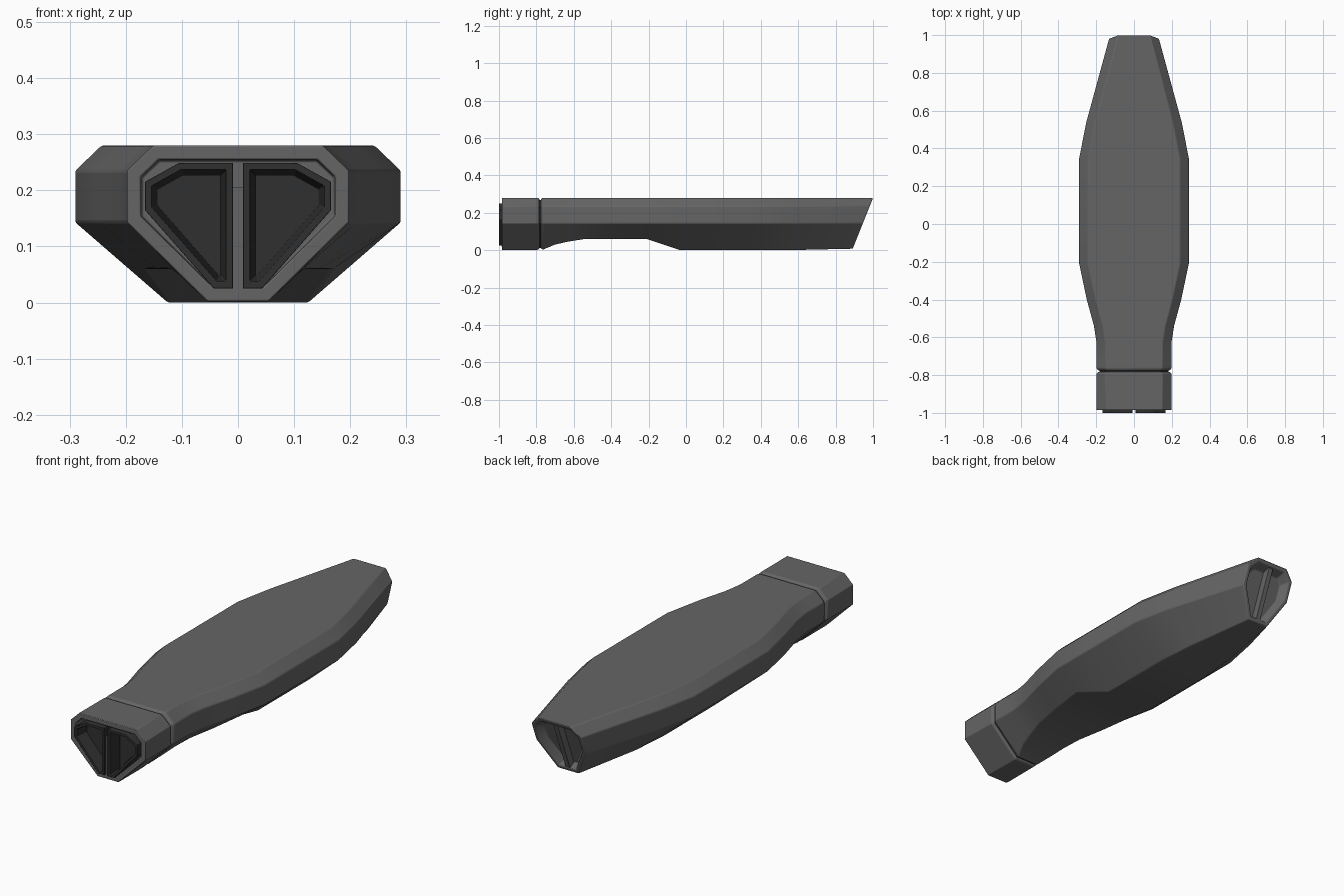
import bpy, bmesh
from mathutils import Vector

if "Cube" in bpy.data.objects:
    bpy.data.objects.remove(bpy.data.objects["Cube"])


def section(y, w, b, zb, inset=0.0, slant=0.0):
    """Eight-sided ring: half width w, bottom half width b, bottom height zb."""
    half = [(b, zb), (w, 0.143), (w, 0.235), (w - 0.047, 0.28)]
    pts = half + [(-x, z) for x, z in reversed(half)]
    k = 1 - inset / 0.14
    return [Vector((x * k, y + slant * z / 0.28, 0.14 + (z - 0.14) * k)) for x, z in pts]


def finish(name, bm, shade, bevel=0.004):
    bmesh.ops.recalc_face_normals(bm, faces=bm.faces[:])
    me = bpy.data.meshes.new(name)
    bm.to_mesh(me)
    bm.free()
    ob = bpy.data.objects.new(name, me)
    bpy.context.collection.objects.link(ob)
    me.materials.append(shade)
    if bevel:
        m = ob.modifiers.new("bevel", 'BEVEL')
        m.width, m.segments = bevel, 2
        m.limit_method, m.angle_limit = 'ANGLE', 0.5
    bpy.ops.object.select_all(action='DESELECT')
    ob.select_set(True)
    bpy.context.view_layer.objects.active = ob
    bpy.ops.object.shade_smooth_by_angle(angle=0.52)
    return ob


def loft(rings):
    """Skin the rings; returns bmesh and its two end faces."""
    bm = bmesh.new()
    vs = [[bm.verts.new(p) for p in r] for r in rings]
    n = len(vs[0])
    for a, c in zip(vs, vs[1:]):
        for i in range(n):
            j = (i + 1) % n
            bm.faces.new((a[i], a[j], c[j], c[i]))
    start, end = bm.faces.new(vs[0][::-1]), bm.faces.new(vs[-1])
    bmesh.ops.recalc_face_normals(bm, faces=bm.faces[:])
    return bm, start, end


def pocket(bm, face, rim, slope, dy):
    """Leave a rim, then sink a floor with sloping walls along y."""
    for t in (rim, slope):
        bmesh.ops.inset_region(bm, faces=[face], thickness=t, use_even_offset=True)
    bmesh.ops.translate(bm, verts=face.verts[:], vec=(0, dy, 0))


def material(name, v):
    m = bpy.data.materials.new(name)
    m.diffuse_color = (v, v, v, 1)
    m.use_nodes = True
    m.node_tree.nodes["Principled BSDF"].inputs["Base Color"].default_value = m.diffuse_color
    return m


grey = material("grey", 0.13)
dark = material("dark", 0.03)

# Handle shell: y, half width, bottom half width, bottom height
stations = [(-0.765, 0.198, 0.055, 0.003), (-0.70, 0.198, 0.085, 0.030),
            (-0.63, 0.198, 0.100, 0.046), (-0.54, 0.212, 0.120, 0.060),
            (-0.40, 0.250, 0.145, 0.060), (-0.21, 0.290, 0.170, 0.060),
            (-0.03, 0.290, 0.125, 0.0), (0.35, 0.290, 0.125, 0.0),
            (0.54, 0.252, 0.110, 0.0)]
rings = [section(-0.776, *stations[0][1:], inset=0.007)]
rings += [section(*s) for s in stations]
rings += [section(0.888, 0.132, 0.055, 0.008, slant=0.112)]
bm, start, end = loft(rings)
pocket(bm, end, 0.018, 0.018, -0.04)
finish("handle", bm, grey)

# Rib across the slanted tail pocket
rib = [(0.02, 0), (0.258, 0), (0.258, -0.05), (0.02, -0.05)]
bm, _, _ = loft([[Vector((x, 0.885 + 0.4 * z + d, z)) for z, d in rib] for x in (-0.012, 0.012)])
finish("tail_rib", bm, grey, 0.002)

# End cap with front recess, and the neck inside the seam
cap = (0.198, 0.055, 0.002)
bm, start, end = loft([section(-0.985, *cap), section(-0.792, *cap),
                       section(-0.783, *cap, inset=0.007)])
pocket(bm, start, 0.025, 0.002, 0.06)
finish("end_cap", bm, grey, 0.003)
bm, _, _ = loft([section(y, *cap, inset=0.011) for y in (-0.80, -0.76)])
finish("neck", bm, dark, 0)

# Centre divider in the front recess
bm = bmesh.new()
bmesh.ops.create_cube(bm, size=1)
bmesh.ops.scale(bm, verts=bm.verts[:], vec=(0.018, 0.065, 0.185))
bmesh.ops.translate(bm, verts=bm.verts[:], vec=(0, -0.953, 0.1125))
finish("front_divider", bm, grey, 0)

# Pair of dark hollow inserts
outline = [(0.009, 0.025), (0.043, 0.025), (0.166, 0.165), (0.166, 0.215),
           (0.105, 0.249), (0.009, 0.249)]
bm, start, end = loft([[Vector((x, y, z)) for x, z in outline] for y in (-1.0, -0.92)])
pocket(bm, start, 0.012, 0.010, 0.06)
insert = finish("front_inserts", bm, dark, 0.003)
insert.modifiers.new("mirror", 'MIRROR')
